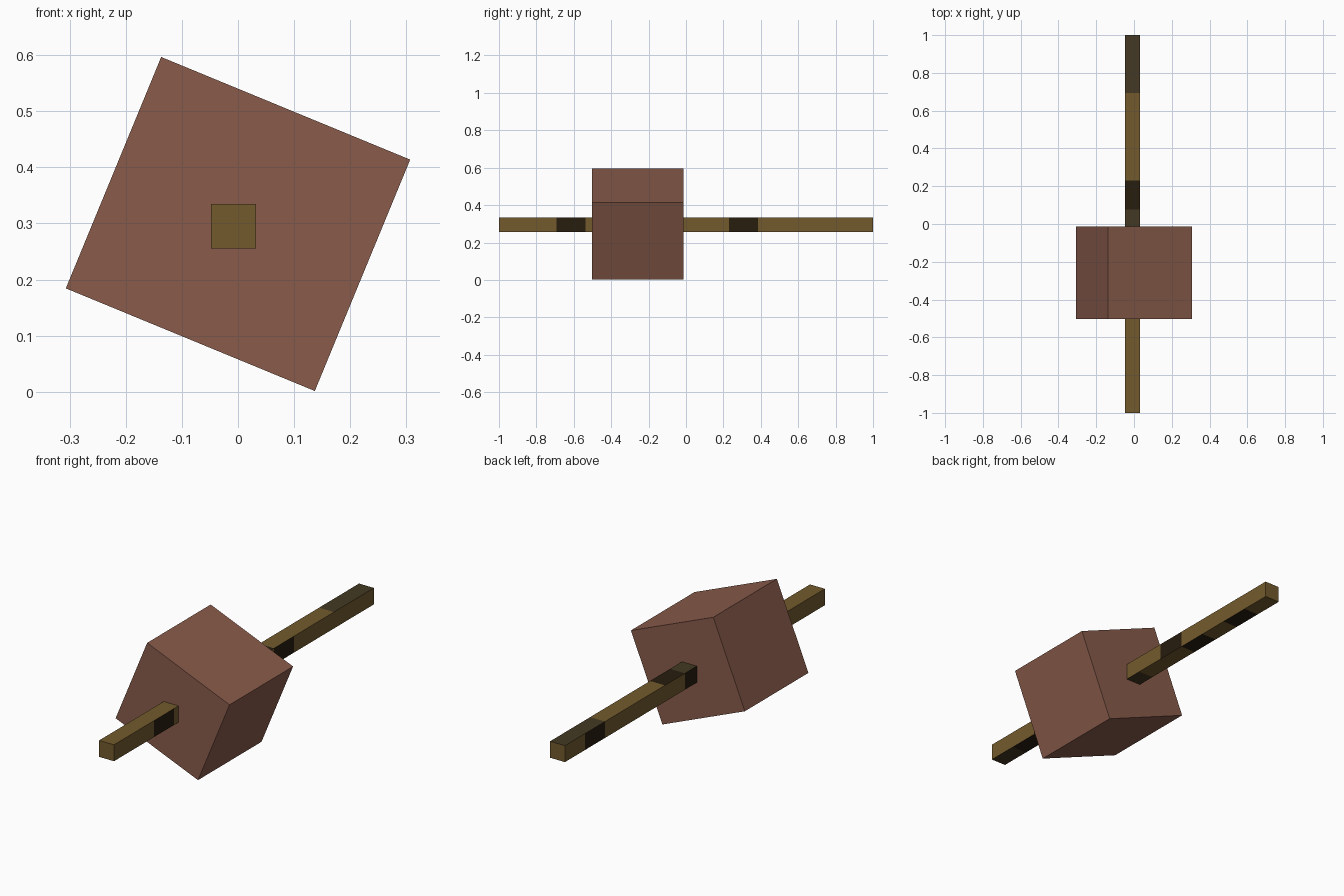
import bpy, bmesh, math

if "Cube" in bpy.data.objects:
    bpy.data.objects.remove(bpy.data.objects["Cube"])


def material(name, rgb):
    """Flat colour from 8-bit sRGB."""
    m = bpy.data.materials.new(name)
    m.diffuse_color = [((c / 255 + 0.055) / 1.055) ** 2.4 for c in rgb] + [1]
    m.use_nodes = True
    m.node_tree.nodes["Principled BSDF"].inputs["Base Color"].default_value = m.diffuse_color
    return m


def box(name, size, centre, mats, tilt=0):
    bpy.ops.mesh.primitive_cube_add(size=1, location=centre)
    o = bpy.context.object
    o.name = name
    for v in o.data.vertices:
        v.co = [a * b for a, b in zip(v.co, size)]
    o.rotation_euler.y = tilt
    for m in mats:
        o.data.materials.append(m)
    return o


clay = material("red_brown", (137, 91, 75))
wood = material("olive_wood", (115, 90, 45))
shade = material("dark_olive", (67, 57, 35))
dark = material("near_black_brown", (40, 29, 15))

# Tilted block near the front half of the rod
box("hammer_head", (0.48, 0.489, 0.446), (0, -0.259, 0.299), [clay], math.radians(22.4))

# Long square handle, cut into 26 equal steps for its painted patches
rod = box("handle", (0.08, 2, 0.08), (-0.008, 0, 0.295), [wood, shade, dark])
STEP = 1 / 13
# side: (first step, last step, material index)
patches = {
    "right": [(4, 6, 2), (16, 18, 2)],
    "left": [(12, 14, 2), (22, 24, 2)],
    "top": [(12, 14, 1), (14, 16, 2), (22, 26, 1)],
    "bottom": [(0, 2, 1), (2, 4, 2), (12, 14, 1), (18, 20, 2), (22, 24, 2)],
}
bm = bmesh.new()
bm.from_mesh(rod.data)
for k in sorted({k for p in patches.values() for a, b, _ in p for k in (a, b)} - {0, 26}):
    bmesh.ops.bisect_plane(bm, geom=bm.verts[:] + bm.edges[:] + bm.faces[:],
                           plane_co=(0, -1 + k * STEP, 0), plane_no=(0, 1, 0))
bm.normal_update()
for f in bm.faces:
    n = f.normal
    if abs(n.y) > 0.5:
        continue
    if abs(n.x) > 0.5:
        side = "right" if n.x > 0 else "left"
    else:
        side = "top" if n.z > 0 else "bottom"
    k = (f.calc_center_median().y + 1) / STEP
    for a, b, index in patches[side]:
        if a < k < b:
            f.material_index = index
bm.to_mesh(rod.data)
bm.free()
